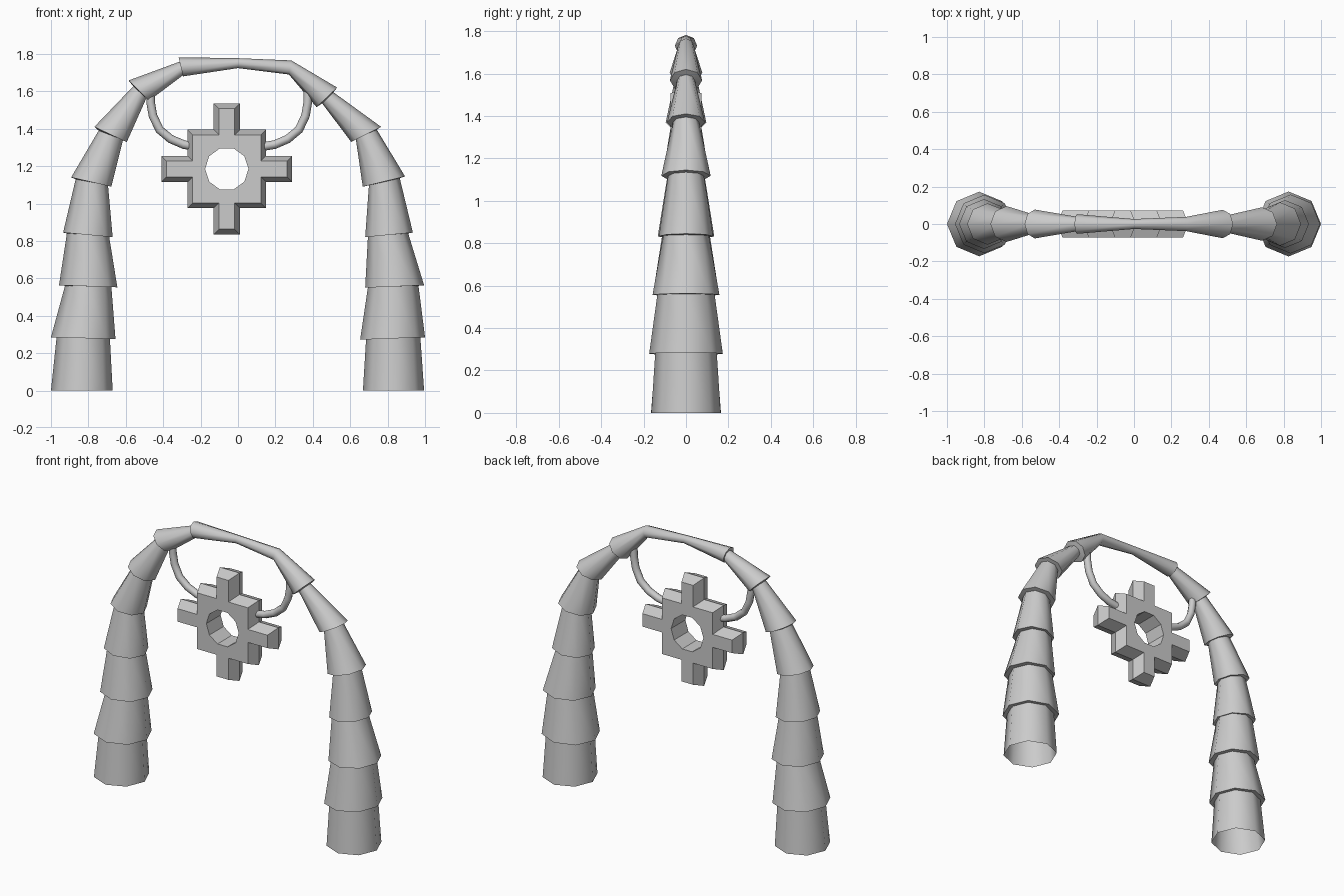
import bpy, bmesh, math
from mathutils import Vector

if "Cube" in bpy.data.objects:
    bpy.data.objects.remove(bpy.data.objects["Cube"])


def finish(bm, name, angle=None):
    bmesh.ops.recalc_face_normals(bm, faces=bm.faces)
    me = bpy.data.meshes.new(name)
    bm.to_mesh(me)
    bm.free()
    ob = bpy.data.objects.new(name, me)
    bpy.context.collection.objects.link(ob)
    if angle:
        bpy.ops.object.select_all(action='DESELECT')
        ob.select_set(True)
        bpy.context.view_layer.objects.active = ob
        bpy.ops.object.shade_smooth_by_angle(angle=math.radians(angle))
    return ob


def loft(rings, name, sides=8, angle=50):
    # each ring is (outer x, outer z, inner x, inner z) in the front view
    bm = bmesh.new()
    prev = None
    for ax, az, bx, bz in rings:
        a, b = Vector((ax, 0, az)), Vector((bx, 0, bz))
        c, h = (a + b) / 2, (a - b) / 2
        y = Vector((0, h.length, 0))
        ts = [2 * math.pi * i / sides for i in range(sides)]
        ring = [bm.verts.new(c + h * math.cos(t) + y * math.sin(t)) for t in ts]
        if prev:
            for i in range(sides):
                j = (i + 1) % sides
                bm.faces.new((prev[i], prev[j], ring[j], ring[i]))
        prev = ring
    return finish(bm, name, angle)


# arch: overlapping tapered segments, each with a bottom and a top ring
left = [
    (-1.0, 0, -.67, 0), (-.97, .285, -.685, .28),
    (-1.0, .285, -.655, .275), (-.925, .56, -.677, .555),
    (-.957, .563, -.645, .552), (-.915, .84, -.69, .83),
    (-.935, .845, -.67, .82), (-.868, 1.13, -.695, 1.097),
    (-.892, 1.14, -.677, 1.09), (-.745, 1.39, -.615, 1.34),
    (-.768, 1.41, -.595, 1.328), (-.56, 1.627, -.49, 1.563),
    (-.585, 1.658, -.475, 1.55), (-.308, 1.76, -.295, 1.685),
    (-.318, 1.782, -.293, 1.68)]
right = [
    (.995, 0, .668, 0), (.975, .285, .685, .28),
    (1.0, .285, .653, .272), (.965, .56, .695, .555),
    (.995, .563, .68, .55), (.91, .84, .695, .83),
    (.935, .845, .68, .82), (.865, 1.135, .70, 1.097),
    (.893, 1.145, .667, 1.09), (.742, 1.395, .63, 1.345),
    (.765, 1.41, .605, 1.33), (.51, 1.595, .45, 1.535),
    (.53, 1.62, .42, 1.515), (.285, 1.765, .272, 1.69)]
loft(left + [(0, 1.777, 0, 1.724)] + right[::-1], "arch")

# stepped cross emblem with bevelled rim and ten-sided hole
CX, CZ, DEPTH, INSET, HOLE = -.06, 1.185, .073, .028, .116
quarter = [(.35, .07), (.21, .07), (.21, .21), (.07, .21), (.07, .35)]


def outline(bm, y, d):
    vs = []
    for q in range(4):
        for x, z in quarter:
            x, z = x - d, z - d
            for _ in range(q):
                x, z = -z, x
            vs.append(bm.verts.new((CX + x, y, CZ + z)))
    return vs


def hole(bm, y):
    return [bm.verts.new((CX + HOLE * math.cos(math.pi * i / 5), y,
                          CZ + HOLE * math.sin(math.pi * i / 5))) for i in range(10)]


def bridge(bm, a, b):
    n = len(a)
    for i in range(n):
        bm.faces.new((a[i], a[(i + 1) % n], b[(i + 1) % n], b[i]))


bm = bmesh.new()
front, mid, back = outline(bm, -DEPTH, INSET), outline(bm, 0, 0), outline(bm, DEPTH, INSET)
hf, hb = hole(bm, -DEPTH), hole(bm, DEPTH)
bridge(bm, front, mid)
bridge(bm, mid, back)
bridge(bm, hf, hb)
for outer, inner in ((front, hf), (back, hb)):
    edges = [bm.edges.get((l[i - 1], l[i])) for l in (outer, inner) for i in range(len(l))]
    bmesh.ops.triangle_fill(bm, edges=edges, use_beauty=True)
finish(bm, "cross_emblem")

# curved hanger rods, mirrored about the middle of the emblem
path = [(-.468, 1.60), (-.467, 1.54), (-.455, 1.47), (-.42, 1.395),
        (-.36, 1.345), (-.29, 1.315), (-.20, 1.30)]
R = .023
for side, name in ((1, "hanger_left"), (-1, "hanger_right")):
    pts = [Vector((x if side > 0 else -.094 - x, z)) for x, z in path]
    rings = []
    for i, p in enumerate(pts):
        d = (pts[min(i + 1, len(pts) - 1)] - pts[max(i - 1, 0)]).normalized()
        n = Vector((-d.y, d.x)) * R
        rings.append((p.x + n.x, p.y + n.y, p.x - n.x, p.y - n.y))
    loft(rings, name, 8, 60)
